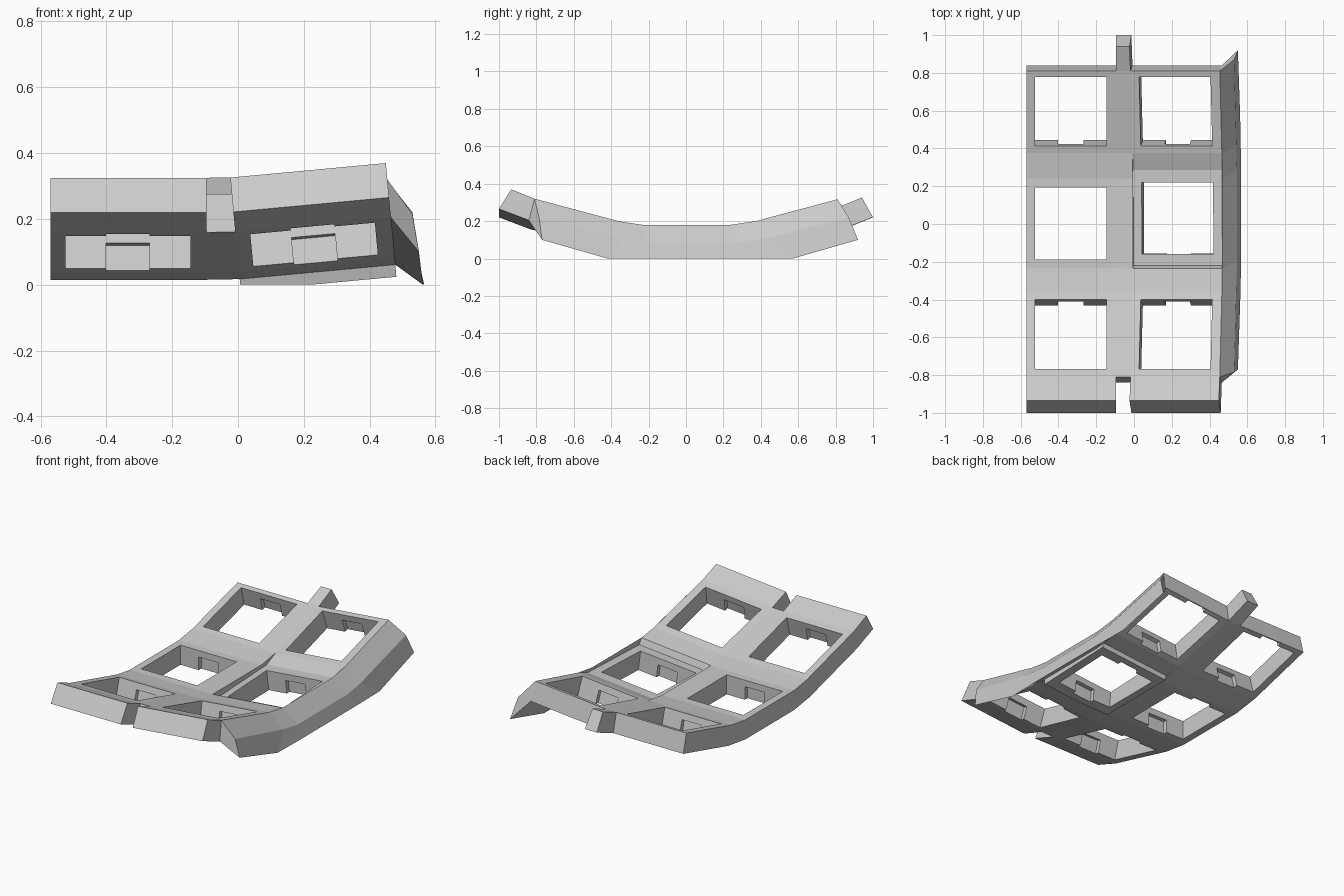
import bpy, bmesh
from math import radians
from mathutils import Matrix, Vector

cube = bpy.data.objects.get("Cube")
if cube:
    bpy.data.objects.remove(cube, do_unlink=True)

grey = bpy.data.materials.new("light_grey")
grey.use_nodes = True
grey.diffuse_color = (0.6, 0.6, 0.6, 1)
grey.node_tree.nodes["Principled BSDF"].inputs["Base Color"].default_value = (0.6, 0.6, 0.6, 1)

WIDTH = 0.475      # column width
HOLE = 0.38        # key opening
LEFT = Matrix.Translation((-0.57, 0, 0))
RIGHT = (Matrix.Translation((0.005, 0, 0.017)) @ Matrix.Rotation(radians(-5.3), 4, 'Y')
         @ Matrix.Translation((0, 0, -0.015)))


def loft(name, sections):
    """Closed solid through matching cross-sections, trimmed at the ground."""
    bm = bmesh.new()
    rings = [[bm.verts.new(p) for p in s] for s in sections]
    n = len(rings[0])
    for a, b in zip(rings, rings[1:]):
        for i in range(n):
            j = (i + 1) % n
            bm.faces.new((a[i], a[j], b[j], b[i]))
    bm.faces.new(rings[0][::-1])
    bm.faces.new(rings[-1])
    bmesh.ops.recalc_face_normals(bm, faces=bm.faces)
    if min(v.co.z for v in bm.verts) < -0.001:
        cut = bmesh.ops.bisect_plane(bm, geom=bm.verts[:] + bm.edges[:] + bm.faces[:],
                                     plane_co=(0, 0, 0), plane_no=(0, 0, -1), clear_outer=True)
        edges = [e for e in cut["geom_cut"] if isinstance(e, bmesh.types.BMEdge)]
        bmesh.ops.holes_fill(bm, edges=[e for e in edges if e.is_boundary])
        bmesh.ops.recalc_face_normals(bm, faces=bm.faces)
    mesh = bpy.data.meshes.new(name)
    bm.to_mesh(mesh)
    bm.free()
    mesh.materials.append(grey)
    obj = bpy.data.objects.new(name, mesh)
    bpy.context.collection.objects.link(obj)
    return obj


def slice_at(profile, matrix, x):
    return [matrix @ Vector((x, y, z)) for y, z in profile]


def cut_box(obj, matrix, size, centre):
    """Subtract a box placed in the frame of one key."""
    bm = bmesh.new()
    bmesh.ops.create_cube(bm, size=1, matrix=matrix @ Matrix.Translation(centre)
                          @ Matrix.Diagonal((*size, 1)))
    mesh = bpy.data.meshes.new("cutter")
    bm.to_mesh(mesh)
    bm.free()
    mesh.materials.append(grey)
    cutter = bpy.data.objects.new("cutter", mesh)
    cutter.hide_render = True
    bpy.context.collection.objects.link(cutter)
    mod = obj.modifiers.new("opening", 'BOOLEAN')
    mod.operation = 'DIFFERENCE'
    mod.solver = 'EXACT'
    mod.object = cutter
    bpy.context.view_layer.objects.active = obj
    bpy.ops.object.modifier_apply(modifier=mod.name)
    bpy.data.objects.remove(cutter, do_unlink=True)


def column(name, profile, matrix, keys):
    obj = loft(name, [slice_at(profile, matrix, 0), slice_at(profile, matrix, WIDTH)])
    for y, z, tilt in keys:
        key = (matrix @ Matrix.Translation((0.235, y, z))
               @ Matrix.Rotation(radians(tilt), 4, 'X'))
        cut_box(obj, key, (HOLE, HOLE, 0.4), (0, 0, 0))
        # clip recesses under a lip on the front and back walls
        cut_box(obj, key, (0.133, HOLE + 0.05, 0.2), (0, 0, -0.14))


# Curved side profiles (y, z)
front_top = [(-0.935, 0.325), (-0.81, 0.275), (-0.355, 0.153), (-0.235, 0.135)]
back_top = [(0.375, 0.155), (0.81, 0.272)]
back_bottom = [(0.84, 0.156), (0.405, 0.039)]
front_bottom = [(-0.235, 0.015), (-0.385, 0.037), (-0.84, 0.159), (-1.0, 0.22)]
middle_top, middle_bottom = [(0.24, 0.135)], [(0.24, 0.015)]
front_key, back_key = (-0.584, 0.214, -15), (0.596, 0.214, 15)

# Left column
column("left_column",
       front_top + middle_top + back_top + back_bottom + middle_bottom + front_bottom,
       LEFT, [front_key, (0.003, 0.135, 0), back_key])

# Right column, tilted, with a sunken middle plate
column("right_column",
       front_top + [(-0.22, 0.097), (0.285, 0.118)] + back_top
       + back_bottom + [(0.295, 0.025), (0.29, -0.002), (-0.226, -0.022)] + front_bottom,
       RIGHT, [front_key, (0.03, 0.107, 2.4), back_key])

# Web between the columns, with a notch at the front and a tab at the back
web = (front_top[1:] + middle_top + back_top + [(0.94, 0.325), (1.0, 0.22)]
       + back_bottom + middle_bottom + front_bottom[:-1])
loft("centre_web", [slice_at(web, LEFT, WIDTH), slice_at(web, RIGHT, 0)])

# Side skirt along the outer edge of the right column
top = front_top[1:] + middle_top + back_top
bottom = front_bottom[2::-1] + middle_bottom + back_bottom[::-1]
ridge = [(0.53, -0.785, 0.215), (0.542, -0.33, 0.105), (0.545, -0.2, 0.085),
         (0.545, 0.28, 0.085), (0.542, 0.42, 0.105), (0.53, 0.87, 0.22)]
foot = [(0.55, -0.77, 0.1), (0.562, -0.42, 0), (0.566, -0.25, 0),
        (0.566, 0.35, 0), (0.562, 0.57, 0), (0.55, 0.92, 0.1)]
uppers = slice_at(top, RIGHT, WIDTH)
lowers = slice_at(bottom, RIGHT, WIDTH)
loft("side_skirt", [(a, Vector(b), Vector(c), d)
                    for a, b, c, d in zip(uppers, ridge, foot, lowers)])
